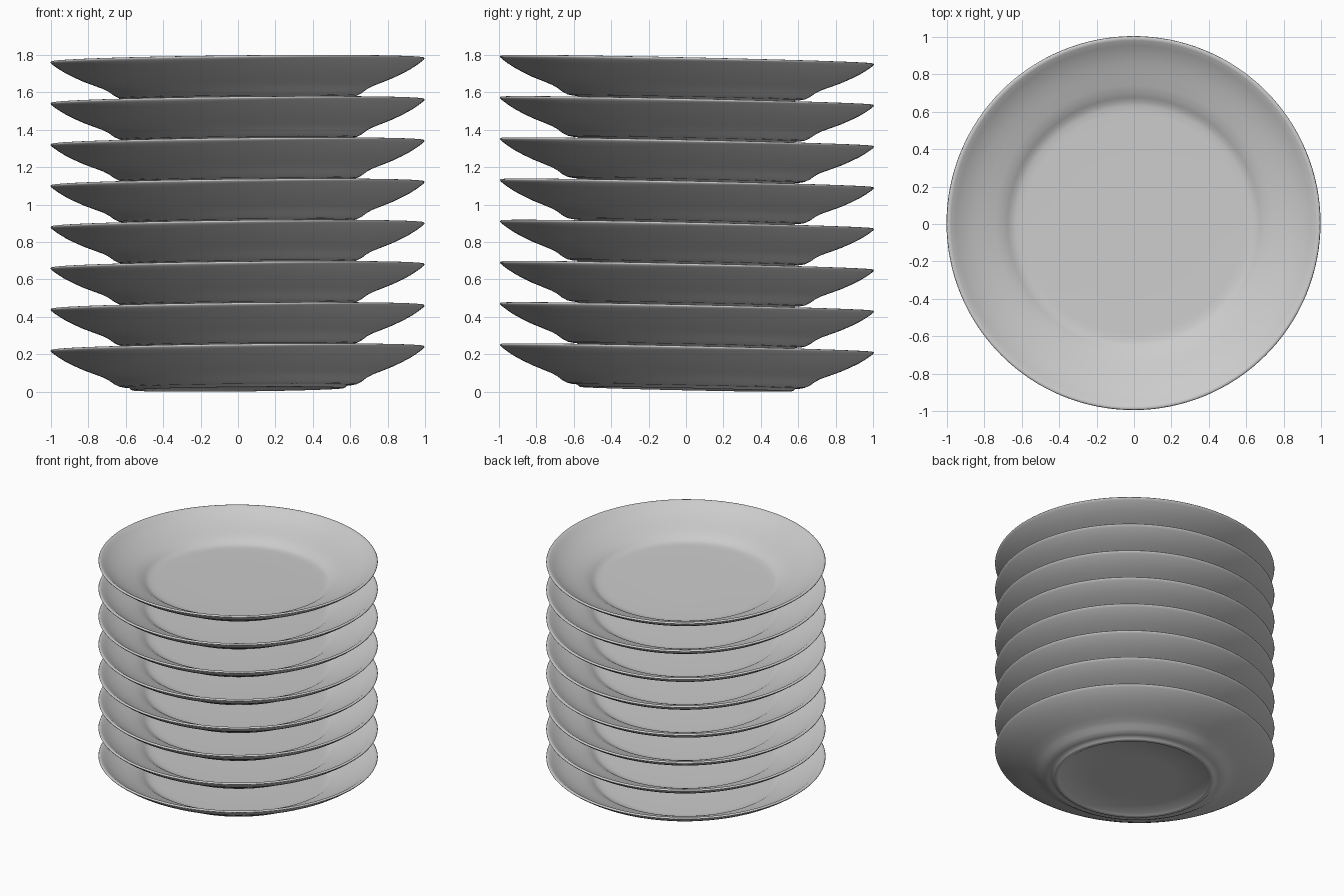
import bpy, bmesh, math
from mathutils import Vector, Matrix

if "Cube" in bpy.data.objects:
    bpy.data.objects.remove(bpy.data.objects["Cube"])

COUNT, PITCH, SEGMENTS = 8, 0.2203, 128

# Half cross-section of a plate (radius, height): underside, foot, rim, inside
profile = [
    (0, 0.026), (0.30, 0.026), (0.525, 0.026), (0.54, 0.016), (0.55, 0.0132),
    (0.565, 0.0132), (0.575, 0.018), (0.583, 0.027), (0.61, 0.029),
    (0.635, 0.034), (0.663, 0.048), (0.69, 0.068), (0.72, 0.084),
    (0.77, 0.103), (0.825, 0.124), (0.877, 0.148), (0.92, 0.170),
    (0.957, 0.193), (0.985, 0.213), (0.997, 0.223), (1.0, 0.229),
    (0.996, 0.234), (0.986, 0.235), (0.976, 0.231), (0.95, 0.212),
    (0.91, 0.187), (0.86, 0.163), (0.80, 0.140), (0.74, 0.119),
    (0.70, 0.103), (0.675, 0.087), (0.655, 0.074), (0.63, 0.067),
    (0.59, 0.065), (0.30, 0.065), (0, 0.065),
]


def lathe(name, points):
    bm = bmesh.new()
    verts = [bm.verts.new((r, 0, z)) for r, z in points]
    edges = [bm.edges.new(pair) for pair in zip(verts, verts[1:])]
    bmesh.ops.spin(bm, geom=verts + edges, cent=(0, 0, 0), axis=(0, 0, 1),
                   angle=math.tau, steps=SEGMENTS, use_duplicate=False)
    bmesh.ops.remove_doubles(bm, verts=bm.verts, dist=1e-4)
    bmesh.ops.recalc_face_normals(bm, faces=bm.faces)
    mesh = bpy.data.meshes.new(name)
    bm.to_mesh(mesh)
    bm.free()
    return mesh


mesh = lathe("plate", profile)
for poly in mesh.polygons:
    poly.use_smooth = True

# Stack of plates sharing one mesh, all leaning very slightly
tilt = Vector((0, 0, 1)).rotation_difference(Vector((-0.0107, 0.0215, 1)))
for i in range(COUNT):
    plate = bpy.data.objects.new(f"plate_{i + 1}", mesh)
    plate.matrix_world = Matrix.Translation((0, 0, i * PITCH)) @ tilt.to_matrix().to_4x4()
    bpy.context.collection.objects.link(plate)
